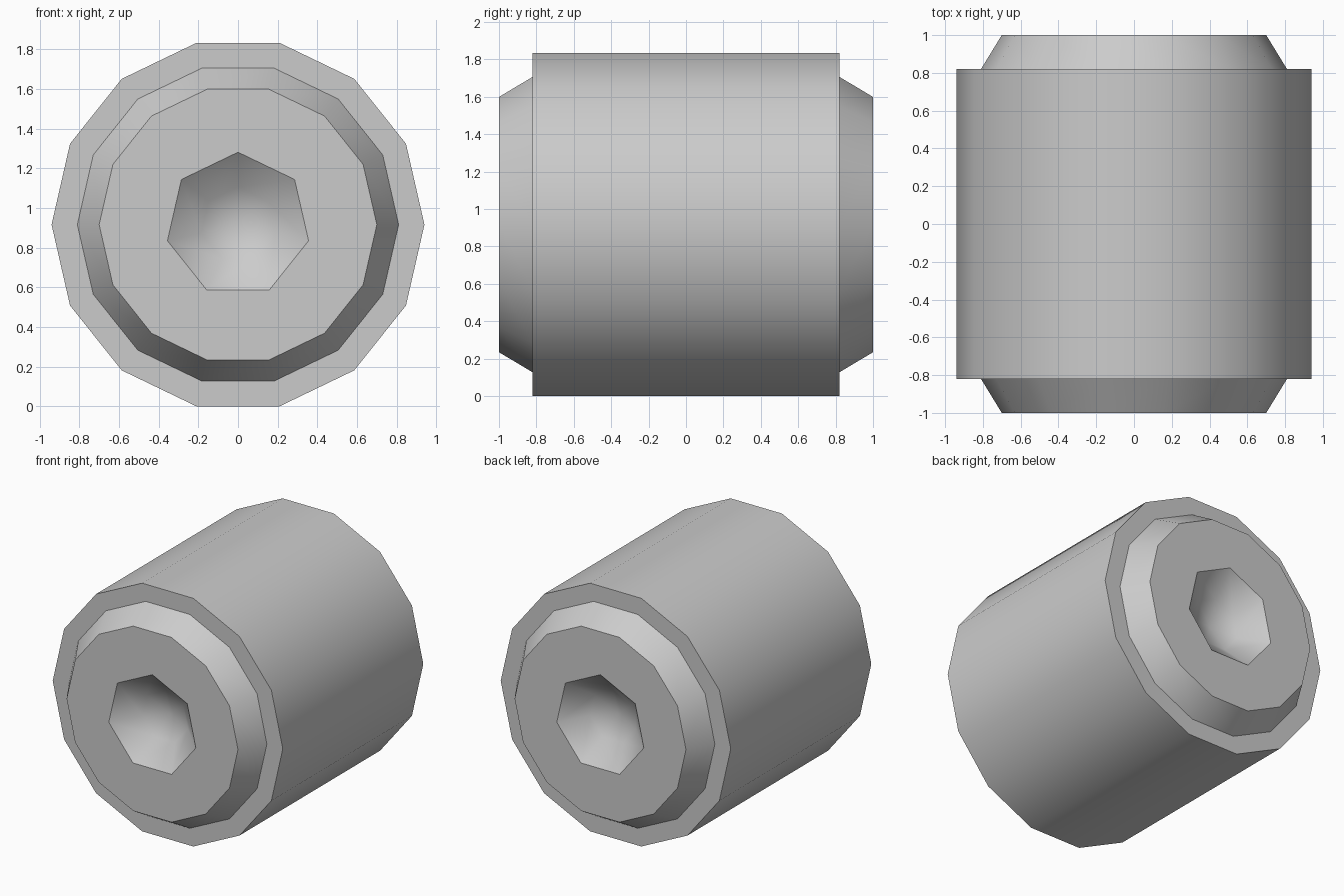
import bpy, bmesh
from math import sin, cos, pi

cube = bpy.data.objects.get("Cube")
if cube:
    bpy.data.objects.remove(cube, do_unlink=True)

SIDES = 14
RADIUS = 0.94
CENTRE_Z = RADIUS * cos(pi / SIDES)

grey = bpy.data.materials.new("plain grey")
grey.use_nodes = True
colour = (0.6, 0.6, 0.6, 1)
grey.diffuse_color = colour
grey.node_tree.nodes["Principled BSDF"].inputs["Base Color"].default_value = colour


def ring(bm, radius, y, count, start):
    """Ring of vertices around the y axis."""
    angles = [start + 2 * pi * i / count for i in range(count)]
    return [bm.verts.new((radius * cos(a), y, CENTRE_Z + radius * sin(a))) for a in angles]


def bridge(bm, a, b):
    n = len(a)
    for i in range(n):
        j = (i + 1) % n
        bm.faces.new((a[i], a[j], b[j], b[i]))


def crease(bm, loop):
    for i, v in enumerate(loop):
        edge = bm.edges.get((v, loop[(i + 1) % len(loop)]))
        if edge:
            edge.smooth = False


def finish(bm, name):
    for f in bm.faces:
        f.smooth = True
    bmesh.ops.recalc_face_normals(bm, faces=bm.faces)
    mesh = bpy.data.meshes.new(name)
    bm.to_mesh(mesh)
    bm.free()
    mesh.materials.append(grey)
    obj = bpy.data.objects.new(name, mesh)
    bpy.context.collection.objects.link(obj)


bm = bmesh.new()
start = pi / 2 - pi / SIDES

# Main barrel with stepped shoulders, tapered collars and dimpled ends
shoulders = []
for side in (-1, 1):
    outer = ring(bm, RADIUS, side * 0.82, SIDES, start)
    collar = ring(bm, 0.81, side * 0.82, SIDES, start)
    end = ring(bm, 0.70, side, SIDES, start)
    rim = ring(bm, 0.365, side, SIDES // 2, pi / 2)
    bowl = ring(bm, 0.19, side * 0.85, SIDES // 2, pi / 2)
    bridge(bm, outer, collar)
    bridge(bm, collar, end)
    # Flat end face between the collar edge and the seven-sided rim
    for k in range(SIDES // 2):
        a, b, c = end[2 * k], end[2 * k + 1], end[(2 * k + 2) % SIDES]
        bm.faces.new((rim[k], a, b))
        bm.faces.new((rim[k], b, c, rim[(k + 1) % len(rim)]))
    # Shallow socket
    bridge(bm, rim, bowl)
    bottom = bm.verts.new((0, side * 0.79, CENTRE_Z))
    for k in range(len(bowl)):
        bm.faces.new((bowl[k], bowl[(k + 1) % len(bowl)], bottom))
    for loop in (outer, collar, end, rim):
        crease(bm, loop)
    shoulders.append(outer)
bridge(bm, *shoulders)
for loop in shoulders:
    crease(bm, loop)
finish(bm, "barrel_with_collars")
